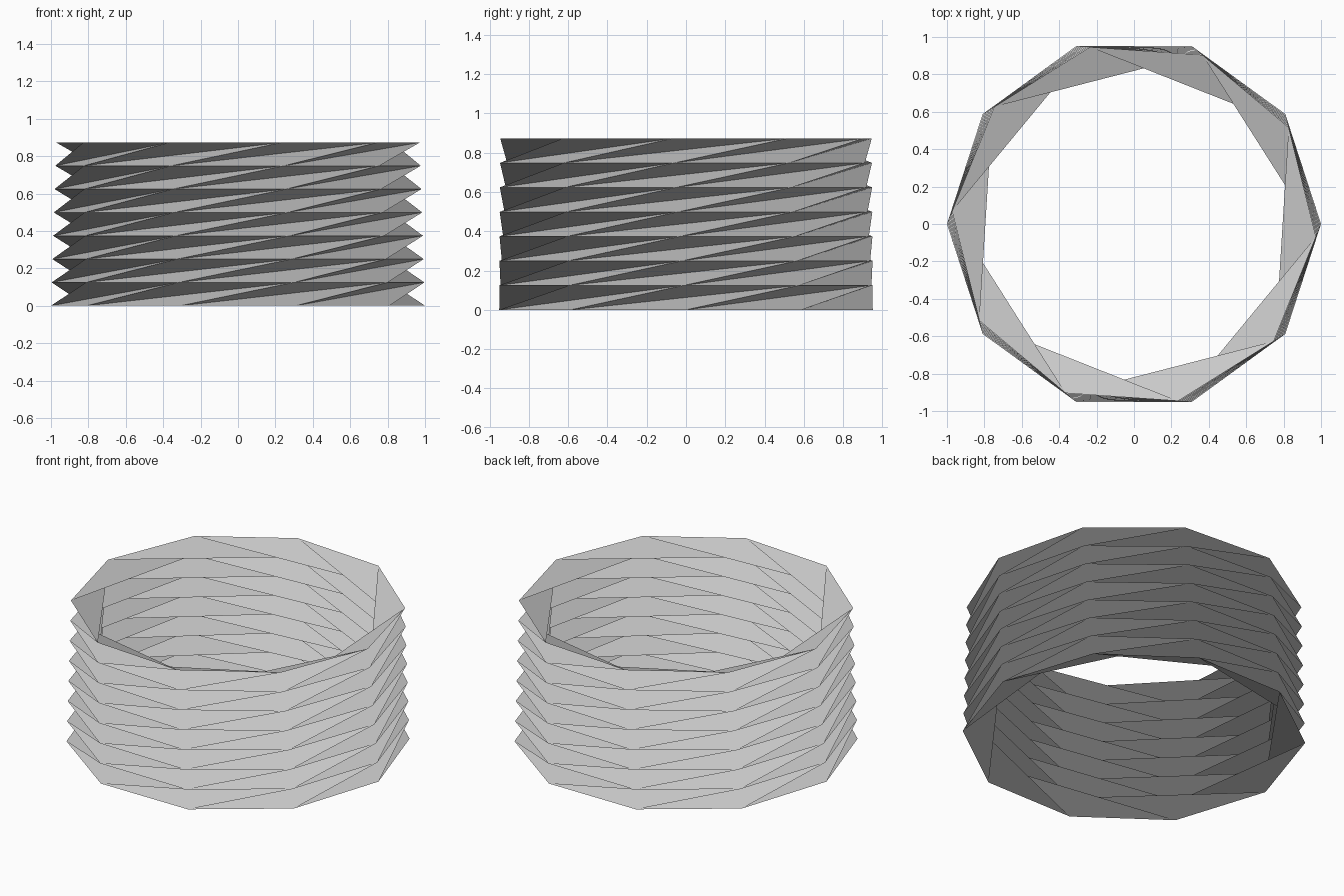
import bpy
import bmesh
from math import cos, sin, radians

cube = bpy.data.objects.get("Cube")
if cube:
    bpy.data.objects.remove(cube, do_unlink=True)

SIDES = 10
LAYERS = 7
HEIGHT = 0.873
BOTTOM_RADIUS, TOP_RADIUS = 1.0, 0.975
STEP = 360 / SIDES
TWIST = STEP - 4 / LAYERS      # turn from each ring to the next

# Plain grey paper
grey = bpy.data.materials.new("light grey")
grey.use_nodes = True
grey.diffuse_color = (0.6, 0.6, 0.6, 1)
grey.node_tree.nodes["Principled BSDF"].inputs["Base Color"].default_value = (0.6, 0.6, 0.6, 1)

bm = bmesh.new()


def ring(level):
    """One ten-sided ring, turned and slightly narrowed with height."""
    t = level / LAYERS
    radius = BOTTOM_RADIUS + (TOP_RADIUS - BOTTOM_RADIUS) * t
    angles = [radians(i * STEP + level * TWIST) for i in range(SIDES)]
    return [bm.verts.new((radius * cos(a), radius * sin(a), HEIGHT * t)) for a in angles]


# Twisted folds: each layer is a band of paired triangles
rings = [ring(k) for k in range(LAYERS + 1)]
for low, high in zip(rings, rings[1:]):
    for i in range(SIDES):
        j = (i + 1) % SIDES
        bm.faces.new((low[i], low[j], high[j]))
        bm.faces.new((low[i], high[j], high[i]))

mesh = bpy.data.meshes.new("folded_bellows")
bm.to_mesh(mesh)
bm.free()
mesh.materials.append(grey)
bellows = bpy.data.objects.new("folded_bellows", mesh)
bpy.context.collection.objects.link(bellows)
